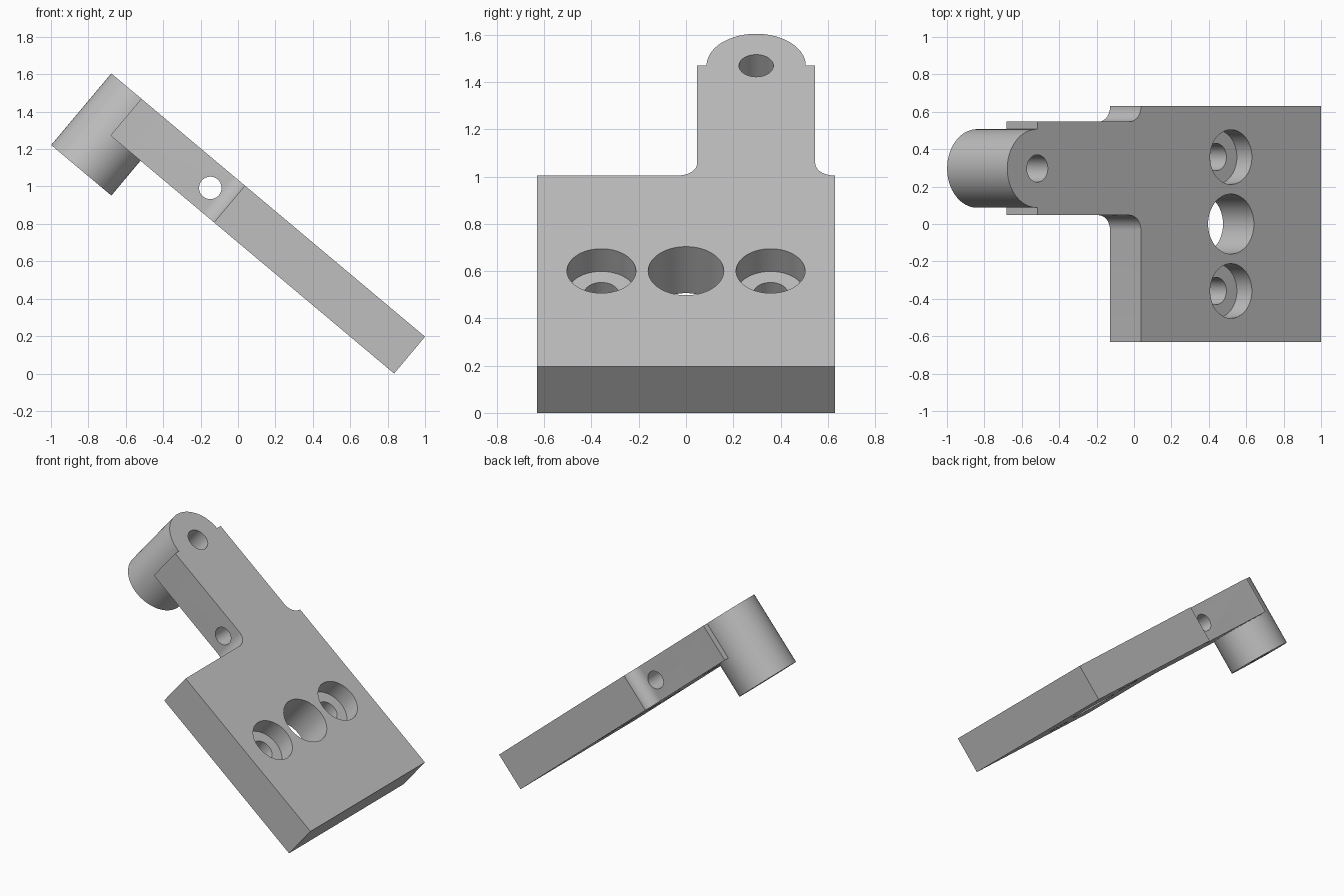
import bpy, bmesh, math
from mathutils import Matrix, Vector

cube = bpy.data.objects.get("Cube")
if cube:
    bpy.data.objects.remove(cube, do_unlink=True)

# Main dimensions: the part is modelled flat, then tilted
T = 0.257              # plate thickness
L, W = 1.257, 0.63     # plate length and half width
ARM_Y, ARM_W, END = 0.297, 0.25, 1.98
FILLET = 0.08
BOSS_R, BOSS_H = 0.21, 0.5

grey = bpy.data.materials.new("grey metal")
grey.use_nodes = True
grey.diffuse_color = (0.52, 0.52, 0.52, 1)
grey.node_tree.nodes["Principled BSDF"].inputs["Base Color"].default_value = grey.diffuse_color


def add_object(name, bm):
    bmesh.ops.recalc_face_normals(bm, faces=bm.faces)
    mesh = bpy.data.meshes.new(name)
    bm.to_mesh(mesh)
    bm.free()
    mesh.materials.append(grey)
    obj = bpy.data.objects.new(name, mesh)
    bpy.context.collection.objects.link(obj)
    return obj


def cylinder(name, x, y, top, bottom, r, axis="Z", segments=64):
    """Cylinder between two heights, or lying along Y through z = y."""
    bm = bmesh.new()
    depth = top - bottom
    mid = (top + bottom) / 2
    if axis == "Z":
        m = Matrix.Translation((x, y, mid))
    else:
        m = Matrix.Translation((x, mid, y)) @ Matrix.Rotation(math.pi / 2, 4, "X")
    bmesh.ops.create_cone(bm, cap_ends=True, segments=segments, radius1=r,
                          radius2=r, depth=depth, matrix=m)
    return add_object(name, bm)


def combine(target, tool, operation):
    mod = target.modifiers.new(tool.name, "BOOLEAN")
    mod.operation, mod.solver, mod.object = operation, "EXACT", tool
    bpy.context.view_layer.objects.active = target
    bpy.ops.object.modifier_apply(modifier=mod.name)
    bpy.data.objects.remove(tool, do_unlink=True)


def fillet(side):
    """Inside corner between arm and plate, from the plate edge to the arm."""
    cx, cy = -L - FILLET, ARM_Y + side * (ARM_W + FILLET)
    steps = [math.radians(90 * i / 12) for i in range(13)]
    return [(cx + FILLET * math.cos(a), cy - side * FILLET * math.sin(a)) for a in steps]


# Plate with the narrower arm, as one extruded outline
outline = [(0, -W), (-L, -W)] + fillet(-1)
outline += [(-END, ARM_Y - ARM_W), (-END, ARM_Y + ARM_W)]
outline += fillet(1)[::-1] + [(-L, W), (0, W)]
bm = bmesh.new()
face = bm.faces.new([bm.verts.new((x, y, -T)) for x, y in outline])
bmesh.ops.remove_doubles(bm, verts=bm.verts, dist=0.0005)
ext = bmesh.ops.extrude_face_region(bm, geom=list(bm.faces))
bmesh.ops.translate(bm, vec=Vector((0, 0, T)),
                    verts=[v for v in ext["geom"] if isinstance(v, bmesh.types.BMVert)])
bracket = add_object("bracket", bm)

# Round boss at the end of the arm
combine(bracket, cylinder("boss", -END, ARM_Y, 0, -BOSS_H, BOSS_R, segments=96), "UNION")

# Holes: boss bore, arm cross hole, plate centre hole, two counterbored holes
holes = [
    cylinder("boss_bore", -END, ARM_Y, 0.1, -BOSS_H - 0.1, 0.073),
    cylinder("cross_hole", -1.391, -T / 2, 1, -0.2, 0.06, axis="Y"),
    cylinder("centre_hole", -L / 2, 0, 0.1, -T - 0.1, 0.16),
]
for side in (-1, 1):
    y = side * 0.358
    holes.append(cylinder("counterbore", -L / 2, y, 0.1, -0.125, 0.146))
    holes.append(cylinder("screw_hole", -L / 2, y, 0.1, -T - 0.1, 0.073))
for hole in holes:
    combine(bracket, hole, "DIFFERENCE")

# Tilt into place
tilt = Matrix.Translation((1, 0, T * math.cos(math.radians(40))))
bracket.data.transform(tilt @ Matrix.Rotation(math.radians(40), 4, "Y"))

bpy.ops.object.select_all(action="DESELECT")
bracket.select_set(True)
bpy.context.view_layer.objects.active = bracket
bpy.ops.object.shade_smooth_by_angle(angle=math.radians(30))
